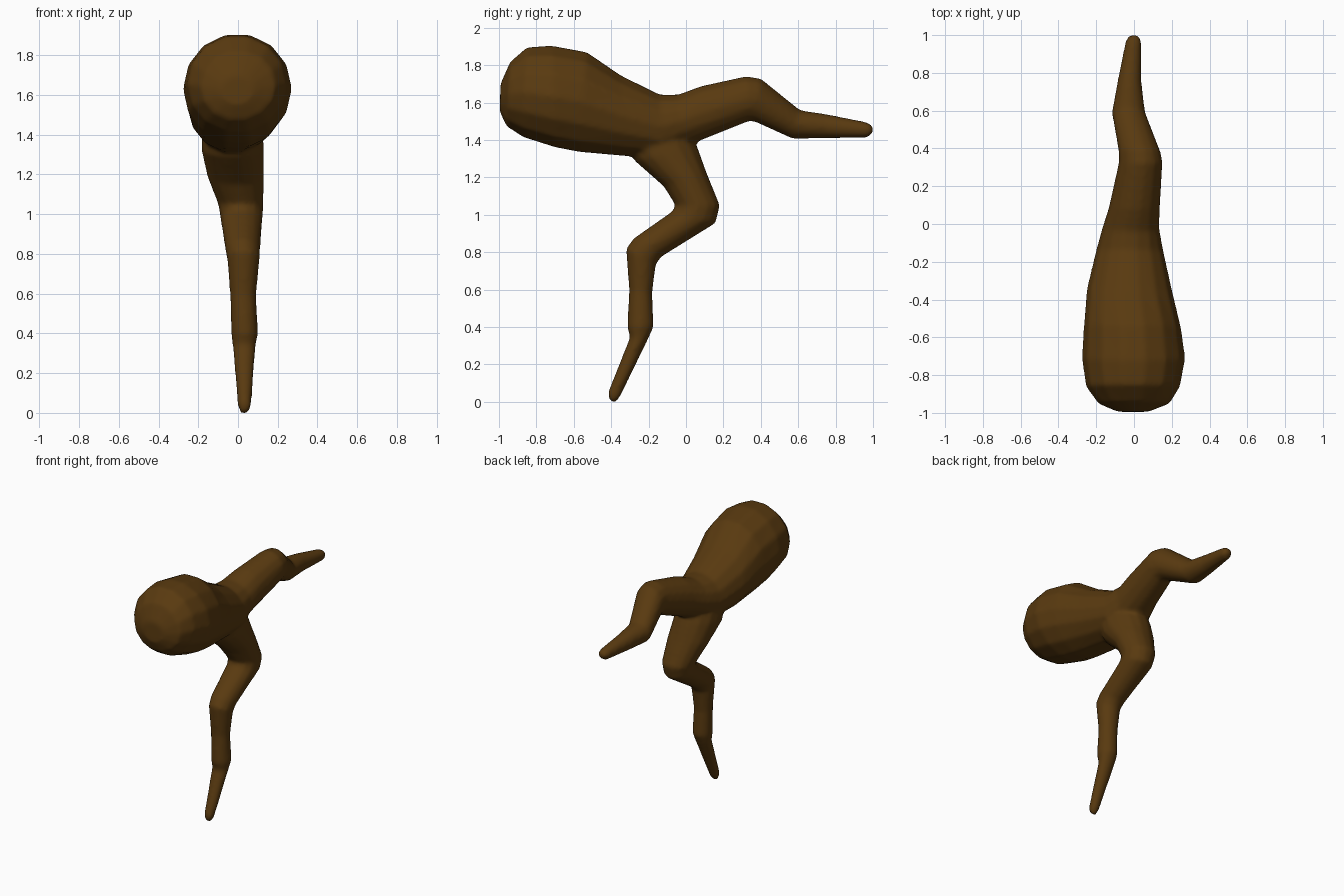
import bpy, bmesh, math
from mathutils import Vector

bark = bpy.data.materials.new("dark brown bark")
bark.diffuse_color = (0.10, 0.042, 0.005, 1)

# Each section: two opposite edge points in side view (y, z, y, z), then x min and x max
trunk = [
    (-.995, 1.55, -.992, 1.70, -.09, .08), (-.96, 1.47, -.94, 1.82, -.19, .19),
    (-.87, 1.41, -.85, 1.90, -.255, .245), (-.70, 1.355, -.72, 1.91, -.277, .272),
    (-.57, 1.33, -.53, 1.875, -.267, .25), (-.33, 1.31, -.35, 1.75, -.25, .20),
    (-.13, 1.30, -.14, 1.645, -.20, .155), (-.01, 1.36, -.04, 1.645, -.17, .135),
    (.09, 1.40, .08, 1.69, -.135, .138), (.34, 1.50, .32, 1.742, -.08, .152),
    (.37, 1.495, .40, 1.73, -.082, .14), (.57, 1.405, .61, 1.56, -.118, .06),
    (.75, 1.408, .76, 1.537, -.088, .04), (.97, 1.412, .97, 1.495, -.045, .04),
    (1.0, 1.435, 1.0, 1.475, -.025, .025)]
limb = [
    (-.32, 1.42, .00, 1.50, -.18, .12), (-.28, 1.29, .065, 1.36, -.185, .132),
    (-.12, 1.15, .11, 1.23, -.155, .132), (-.055, 1.045, .183, 1.05, -.10, .128),
    (-.08, 1.015, .16, .955, -.09, .125), (-.28, .875, -.13, .775, -.065, .112),
    (-.322, .82, -.16, .735, -.055, .11), (-.305, .60, -.18, .58, -.04, .092),
    (-.315, .40, -.172, .40, -.035, .102), (-.30, .345, -.20, .34, -.028, .09),
    (-.42, .045, -.352, .025, -.002, .067), (-.41, .003, -.375, -.003, .012, .052)]
SIDES = 14


def loft(bm, sections):
    rings = []
    for ya, za, yb, zb, x0, x1 in sections:
        a, b = Vector((0, ya, za)), Vector((0, yb, zb))
        mid, half = (a + b) / 2, (b - a) / 2
        ring = []
        for i in range(SIDES):
            t = math.tau * i / SIDES
            p = mid + half * math.sin(t)
            p.x = (x0 + x1) / 2 + (x1 - x0) / 2 * math.cos(t)
            ring.append(bm.verts.new(p))
        rings.append(ring)
    for r, s in zip(rings, rings[1:]):
        for i in range(SIDES):
            j = (i + 1) % SIDES
            bm.faces.new((r[i], r[j], s[j], s[i]))
    bm.faces.new(rings[0])
    bm.faces.new(rings[-1])


# Thick trunk with its tapering arm, plus the crooked lower limb
bm = bmesh.new()
loft(bm, trunk)
loft(bm, limb)
bmesh.ops.recalc_face_normals(bm, faces=bm.faces[:])
mesh = bpy.data.meshes.new("forked_branch")
bm.to_mesh(mesh)
bm.free()
mesh.materials.append(bark)
branch = bpy.data.objects.new("forked_branch", mesh)
bpy.context.collection.objects.link(branch)

# Fuse the two and soften the fork
fuse = branch.modifiers.new("fuse", 'REMESH')
fuse.mode = 'VOXEL'
fuse.voxel_size = 0.014
fuse.use_smooth_shade = True
soften = branch.modifiers.new("soften", 'SMOOTH')
soften.factor = 0.5
soften.iterations = 6
